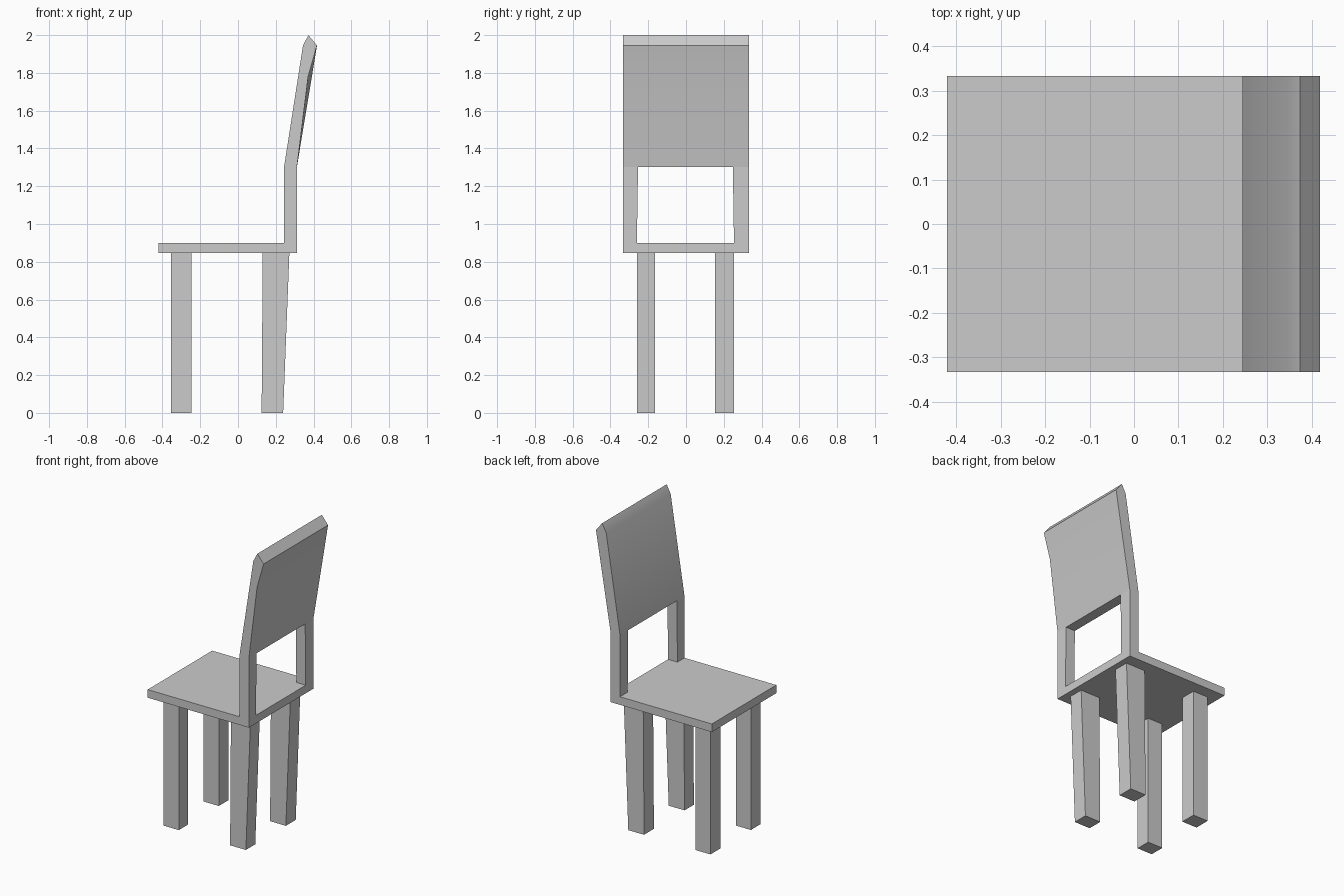
import bpy, math

if "Cube" in bpy.data.objects:
    bpy.data.objects.remove(bpy.data.objects["Cube"])


def loft(name, ring_a, ring_b):
    """Closed solid between two matching rings of 3D points."""
    n = len(ring_a)
    faces = [tuple(range(n))[::-1], tuple(range(n, 2 * n))]
    faces += [(i, (i + 1) % n, n + (i + 1) % n, n + i) for i in range(n)]
    mesh = bpy.data.meshes.new(name)
    mesh.from_pydata(ring_a + ring_b, [], faces)
    obj = bpy.data.objects.new(name, mesh)
    bpy.context.collection.objects.link(obj)
    # consistent outward normals
    bpy.context.view_layer.objects.active = obj
    obj.select_set(True)
    bpy.ops.object.mode_set(mode='EDIT')
    bpy.ops.mesh.select_all(action='SELECT')
    bpy.ops.mesh.normals_make_consistent(inside=False)
    bpy.ops.object.mode_set(mode='OBJECT')
    obj.select_set(False)
    return obj


def rect(x0, x1, y0, y1, z):
    return [(x0, y0, z), (x1, y0, z), (x1, y1, z), (x0, y1, z)]


def bar(name, low, high, z0, z1):
    """Tapered box; low and high are (x0, x1, y0, y1)."""
    return loft(name, rect(*low, z0), rect(*high, z1))


SEAT_LOW, SEAT_TOP, PANEL_LOW, HALF = 0.847, 0.90, 1.303, 0.333

# Seat
seat = (-0.42, 0.312, -HALF, HALF)
bar("seat", seat, seat, SEAT_LOW, SEAT_TOP)

# Legs: straight in front, tapered and raked at the back
for side, y0, y1 in (("left", -0.26, -0.163), ("right", 0.153, 0.255)):
    bar("front_leg_" + side, (-0.355, -0.246, y0, y1),
        (-0.355, -0.246, y0, y1), 0, SEAT_LOW)
    bar("back_leg_" + side, (0.125, 0.239, y0, y1),
        (0.131, 0.272, y0, y1), 0, SEAT_LOW)

# Posts beside the opening
bar("back_post_left", (0.244, 0.312, -HALF, -0.26),
    (0.244, 0.312, -HALF, -0.254), SEAT_TOP, PANEL_LOW)
bar("back_post_right", (0.244, 0.312, 0.254, HALF),
    (0.244, 0.312, 0.248, HALF), SEAT_TOP, PANEL_LOW)


# Leaning back panel with a pointed top; one rear edge is slightly hollow
def panel_ring(y, hollow):
    profile = [(0.244, PANEL_LOW), (0.312, PANEL_LOW), (0.391 - hollow, 1.78),
               (0.418, 1.945), (0.373, 2.0), (0.344, 1.945)]
    return [(x, y, z) for x, z in profile]


panel = loft("back_panel", panel_ring(-HALF, 0.02), panel_ring(HALF, 0))
panel.select_set(True)
bpy.context.view_layer.objects.active = panel
bpy.ops.object.shade_smooth_by_angle(angle=math.radians(30))
